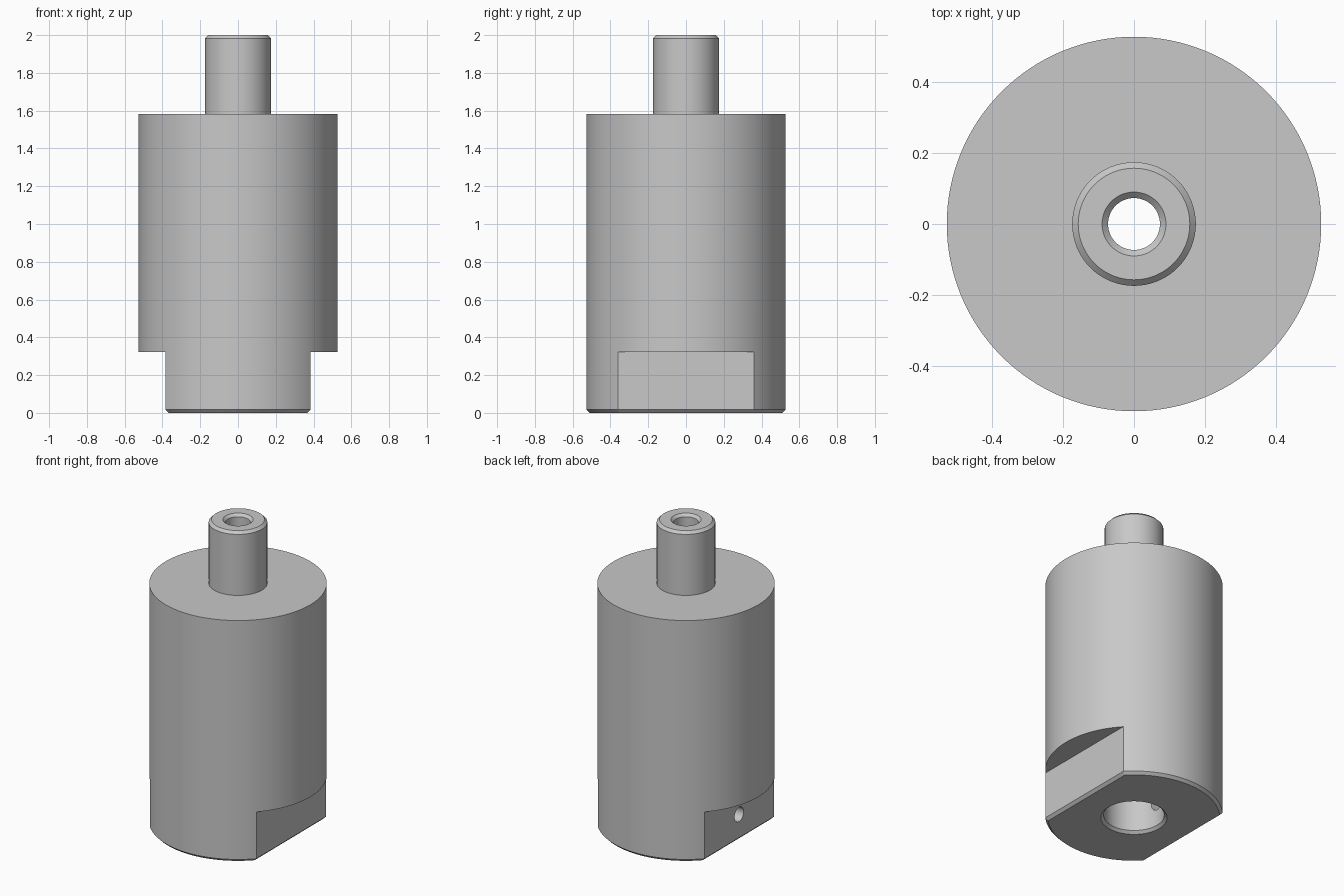
import bpy, bmesh, math
from mathutils import Matrix

cube = bpy.data.objects.get("Cube")
if cube:
    bpy.data.objects.remove(cube, do_unlink=True)

SEGMENTS = 128
FLAT_X, FLAT_TOP, BEVEL = 0.385, 0.323, 0.017

steel = bpy.data.materials.new("grey_steel")
steel.use_nodes = True
GREY = (0.58, 0.58, 0.58, 1)
steel.diffuse_color = GREY
steel.node_tree.nodes["Principled BSDF"].inputs["Base Color"].default_value = GREY


def make_object(name, bm):
    bmesh.ops.recalc_face_normals(bm, faces=bm.faces)
    mesh = bpy.data.meshes.new(name)
    bm.to_mesh(mesh)
    bm.free()
    mesh.materials.append(steel)
    obj = bpy.data.objects.new(name, mesh)
    bpy.context.collection.objects.link(obj)
    return obj


def lathe(name, profile):
    """Revolve a closed (radius, z) outline around the z axis."""
    bm = bmesh.new()
    verts = [bm.verts.new((r, 0, z)) for r, z in profile]
    edges = [bm.edges.new((a, b)) for a, b in zip(verts, verts[1:] + verts[:1])]
    bmesh.ops.spin(bm, geom=verts + edges, cent=(0, 0, 0), axis=(0, 0, 1),
                   angle=math.tau, steps=SEGMENTS, use_duplicate=False)
    bmesh.ops.remove_doubles(bm, verts=bm.verts, dist=1e-5)
    return make_object(name, bm)


def flat_cutter(name, side):
    """Prism along y that mills one flat together with its bottom chamfer."""
    outline = [(FLAT_X - BEVEL - 0.1, -0.1), (FLAT_X, BEVEL), (FLAT_X, FLAT_TOP),
               (0.8, FLAT_TOP), (0.8, -0.1)]
    bm = bmesh.new()
    face = bm.faces.new([bm.verts.new((side * x, -0.8, z)) for x, z in outline])
    ext = bmesh.ops.extrude_face_region(bm, geom=[face])["geom"]
    moved = [v for v in ext if isinstance(v, bmesh.types.BMVert)]
    bmesh.ops.translate(bm, verts=moved, vec=(0, 1.6, 0))
    return make_object(name, bm)


# Body, stud and stepped through-bore in one revolved outline
R, STUD, HOLE, BORE = 0.527, 0.174, 0.073, 0.18
SHOULDER, TOP, BORE_TOP = 1.583, 2.0, 0.65
arbor = lathe("arbor_body", [
    (BORE + BEVEL, 0), (R - BEVEL, 0), (R, BEVEL), (R, SHOULDER),
    (STUD, SHOULDER), (STUD, TOP - BEVEL), (STUD - BEVEL, TOP),
    (HOLE + BEVEL, TOP), (HOLE, TOP - BEVEL), (HOLE, BORE_TOP),
    (BORE, BORE_TOP), (BORE, BEVEL)])

# Wrench flats on both sides
cutters = [flat_cutter("left_flat_cutter", 1), flat_cutter("right_flat_cutter", -1)]

# Set-screw hole through the right flat into the bore
bm = bmesh.new()
bmesh.ops.create_cone(bm, cap_ends=True, segments=48, radius1=0.047, radius2=0.047,
                      depth=0.6, matrix=Matrix.Translation((-0.37, 0, 0.17))
                      @ Matrix.Rotation(math.pi / 2, 4, "Y"))
cutters.append(make_object("screw_hole_cutter", bm))

for cutter in cutters:
    cutter.hide_render = True
    mod = arbor.modifiers.new(cutter.name, "BOOLEAN")
    mod.operation = "DIFFERENCE"
    mod.solver = "EXACT"
    mod.object = cutter

# Bake the cuts, then discard the cutters
bpy.context.view_layer.update()
baked = bpy.data.meshes.new_from_object(
    arbor.evaluated_get(bpy.context.evaluated_depsgraph_get()))
arbor.modifiers.clear()
arbor.data = baked
for cutter in cutters:
    bpy.data.objects.remove(cutter, do_unlink=True)

bpy.ops.object.select_all(action="DESELECT")
arbor.select_set(True)
bpy.context.view_layer.objects.active = arbor
bpy.ops.object.shade_smooth_by_angle(angle=math.radians(30))
